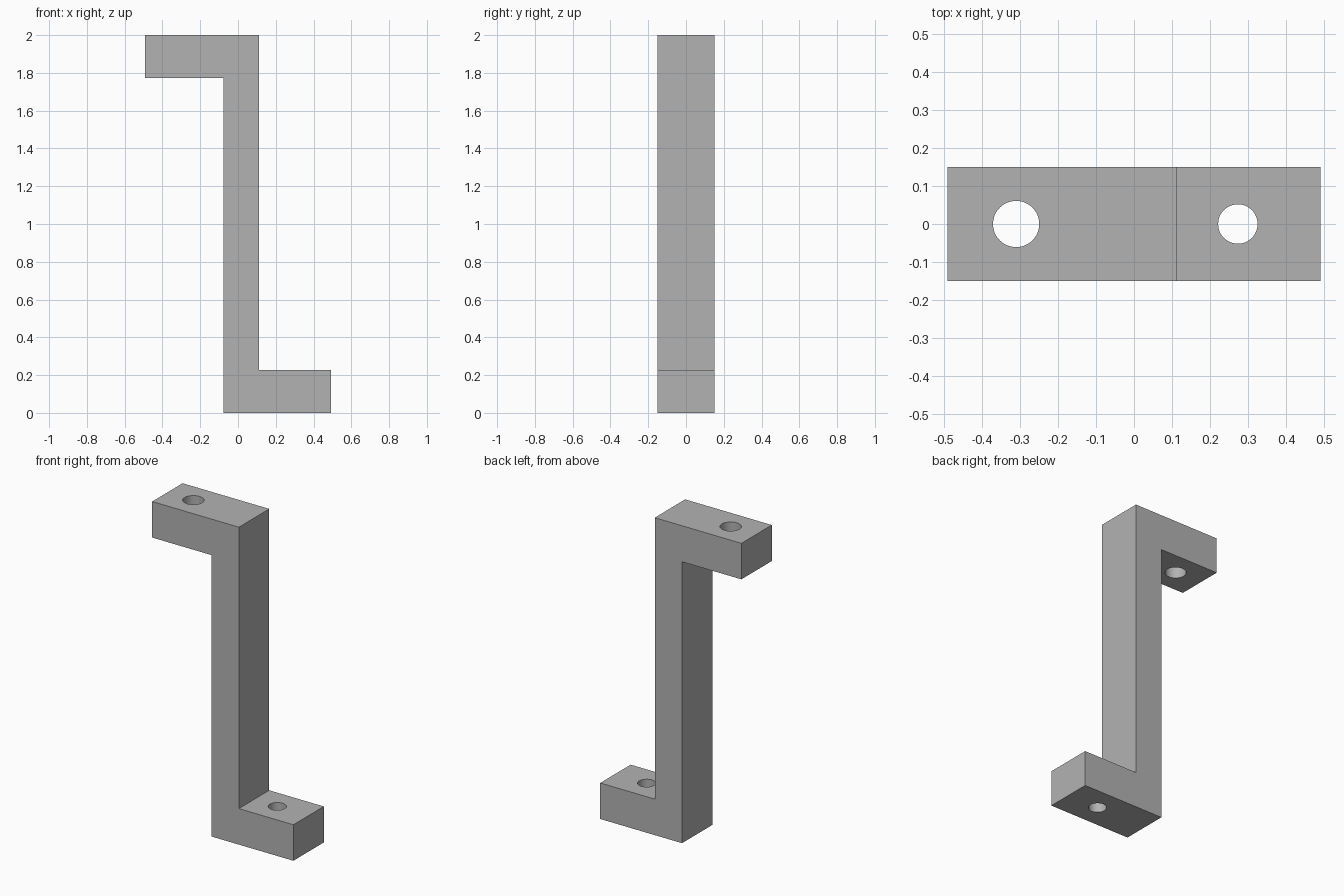
import bpy
import bmesh

default_cube = bpy.data.objects.get("Cube")
if default_cube:
    bpy.data.objects.remove(default_cube, do_unlink=True)

HALF_LENGTH, HALF_DEPTH, HEIGHT = 0.492, 0.151, 2.0
POST_LEFT, POST_RIGHT = -0.078, 0.112
FOOT = 0.227  # thickness of both flanges

# Grey metal
metal = bpy.data.materials.new("grey metal")
metal.use_nodes = True
grey = (0.45, 0.45, 0.45, 1)
metal.diffuse_color = grey
metal.node_tree.nodes["Principled BSDF"].inputs["Base Color"].default_value = grey

# Z-shaped profile, extruded through the depth
profile = [
    (POST_LEFT, 0), (HALF_LENGTH, 0), (HALF_LENGTH, FOOT), (POST_RIGHT, FOOT),
    (POST_RIGHT, HEIGHT), (-HALF_LENGTH, HEIGHT),
    (-HALF_LENGTH, HEIGHT - FOOT), (POST_LEFT, HEIGHT - FOOT),
]
bm = bmesh.new()
front = bm.faces.new([bm.verts.new((x, -HALF_DEPTH, z)) for x, z in profile])
back = bmesh.ops.extrude_face_region(bm, geom=[front])["geom"]
bmesh.ops.translate(bm, vec=(0, 2 * HALF_DEPTH, 0),
                    verts=[v for v in back if isinstance(v, bmesh.types.BMVert)])
bmesh.ops.recalc_face_normals(bm, faces=bm.faces)
mesh = bpy.data.meshes.new("z_bracket")
bm.to_mesh(mesh)
bm.free()
mesh.materials.append(metal)
bracket = bpy.data.objects.new("z_bracket", mesh)
bpy.context.collection.objects.link(bracket)


def drill(x, z, radius):
    """Cut a vertical bolt hole through the flange centred at height z."""
    bpy.ops.mesh.primitive_cylinder_add(vertices=48, radius=radius,
                                        depth=FOOT * 1.5, location=(x, 0, z))
    cutter = bpy.context.object
    cutter.name = "hole_cutter"
    cutter.hide_render = True
    cutter.data.materials.append(metal)
    cut = bracket.modifiers.new("bolt_hole", "BOOLEAN")
    cut.operation = "DIFFERENCE"
    cut.solver = "EXACT"
    cut.object = cutter
    bpy.context.view_layer.objects.active = bracket
    bpy.ops.object.modifier_apply(modifier=cut.name)
    bpy.data.objects.remove(cutter, do_unlink=True)


# Bolt holes: larger in the top flange, smaller in the foot
drill(-0.311, HEIGHT - FOOT / 2, 0.061)
drill(0.274, FOOT / 2, 0.052)

# Smooth hole walls with crisp outer edges
bpy.ops.object.select_all(action="DESELECT")
bracket.select_set(True)
bpy.context.view_layer.objects.active = bracket
bpy.ops.object.shade_smooth_by_angle()
